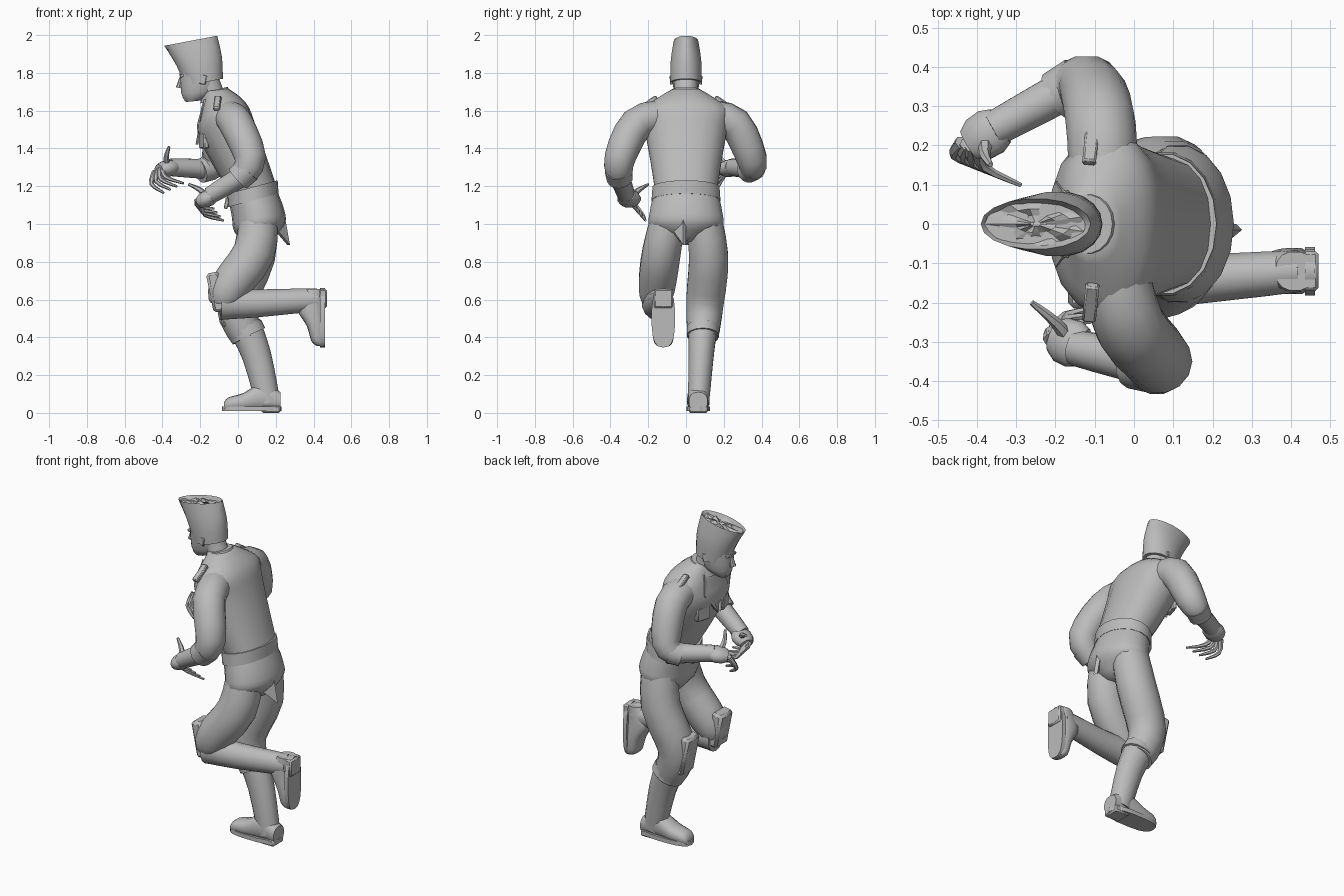
import bpy, bmesh, math, random
from mathutils import Vector, Matrix

random.seed(4)
cube = bpy.data.objects.get("Cube")
if cube:
    bpy.data.objects.remove(cube)

GREY = (.5, .5, .5, 1)
grey = bpy.data.materials.new("plain grey")
grey.use_nodes = True
grey.diffuse_color = GREY
grey.node_tree.nodes["Principled BSDF"].inputs["Base Color"].default_value = GREY
UP = Vector((0, 0, 1))
SIDES = {"near": -1, "far": 1}


def finish(name, bm, matrix=Matrix(), angle=40):
    bmesh.ops.recalc_face_normals(bm, faces=bm.faces)
    bm.transform(matrix)
    mesh = bpy.data.meshes.new(name)
    bm.to_mesh(mesh)
    bm.free()
    mesh.materials.append(grey)
    part = bpy.data.objects.new(name, mesh)
    bpy.context.collection.objects.link(part)
    bpy.ops.object.select_all(action='DESELECT')
    part.select_set(True)
    bpy.context.view_layer.objects.active = part
    bpy.ops.object.shade_smooth_by_angle(angle=math.radians(angle))
    return part


def smooth(points, steps=3):
    """Catmull-Rom curve through tuples of any length."""
    points = [Vector(p) for p in points]
    padded = [points[0], *points, points[-1]]
    curve = []
    for a, b, c, d in zip(padded, padded[1:], padded[2:], padded[3:]):
        for k in range(steps):
            t = k / steps
            curve.append(b + (c - a) * t / 2 + (a * 2 - b * 5 + c * 4 - d) * t * t / 2
                         + (b * 3 - a - c * 3 + d) * t ** 3 / 2)
    return curve + [points[-1]]


def skin(name, rings, sides=14, normal=None, tilt=0, power=1, jitter=0, angle=40):
    """Skin rings of (centre, depth, width), square to the path or to a normal."""
    bm = bmesh.new()
    loops = []
    for i, (centre, depth, width) in enumerate(rings):
        before, after = rings[max(i - 1, 0)][0], rings[min(i + 1, len(rings) - 1)][0]
        axis = normal or (after - before).normalized()
        across = Vector((0, 1, 0))
        across = (across - axis * across.dot(axis)).normalized()
        along = across.cross(axis)
        loop = []
        for k in range(sides):
            turn = math.tau * k / sides
            c, s = (math.copysign(abs(w) ** power, w) for w in (math.cos(turn), math.sin(turn)))
            spot = centre + along * depth * c + across * width * s
            spot.z += tilt * (spot.x - centre.x) + jitter * random.uniform(-1, 1)
            loop.append(bm.verts.new(spot))
        loops.append(loop)
    for low, high in zip(loops, loops[1:]):
        for k in range(sides):
            bm.faces.new((low[k - 1], low[k], high[k], high[k - 1]))
    bm.faces.new(loops[0])
    bm.faces.new(loops[-1])
    return finish(name, bm, angle=angle)


def stack(name, rings, y=0, sides=18, tilt=0, **options):
    """Upright body from level rings of (x, z, depth, width)."""
    rings = [(Vector((x, y, z)), depth, width) for x, z, depth, width in rings]
    return skin(name, rings, sides, UP, tilt, **options)


def limb(name, joints, thick, thin, bulge=0, sides=14, squash=1):
    """Tapering limb along a smooth path."""
    path = smooth(joints)
    rings = []
    for i, spot in enumerate(path):
        t = i / (len(path) - 1)
        radius = thick + (thin - thick) * t + bulge * math.sin(math.pi * t)
        rings.append((spot, radius, radius * squash))
    return skin(name, rings, sides)


def box(name, centre, size, turn=(0, 0, 0)):
    bm = bmesh.new()
    bmesh.ops.create_cube(bm, size=1)
    bmesh.ops.scale(bm, vec=size, verts=bm.verts)
    bmesh.ops.bevel(bm, geom=bm.edges[:], offset=min(size) / 5, segments=1, affect='EDGES')
    matrix = Matrix.LocRotScale(Vector(centre), None, None)
    for axis, amount in zip("ZYX", reversed(turn)):
        matrix = matrix @ Matrix.Rotation(amount, 4, axis)
    return finish(name, bm, matrix)


def plate(name, points, depth):
    """Extruded polygon."""
    bm = bmesh.new()
    face = bm.faces.new([bm.verts.new(p) for p in points])
    grown = bmesh.ops.extrude_face_region(bm, geom=[face])["geom"]
    moved = [g for g in grown if isinstance(g, bmesh.types.BMVert)]
    bmesh.ops.translate(bm, vec=depth, verts=moved)
    return finish(name, bm)


# Jacket, waistband and collar
stack("jacket", smooth([(.085, 1.17, .125, .165), (.01, 1.33, .145, .19), (-.06, 1.5, .155, .22),
                        (-.07, 1.6, .13, .23), (-.085, 1.66, .1, .16), (-.11, 1.71, .06, .08)]),
      tilt=.1, power=.9)
stack("waistband", [(.08, 1.125, .135, .185), (.075, 1.195, .135, .18)], tilt=.27)
box("belt_buckle", (-.06, 0, 1.11), (.02, .08, .06), (0, .2, 0))
stack("collar", [(-.115, 1.66, .085, .1), (-.12, 1.71, .065, .075)], tilt=.25)

# Mirrored jacket details
for tag, side in SIDES.items():
    plate(tag + "_lapel", [(-.165, .08 * side, 1.66), (-.185, .11 * side, 1.55),
                           (-.21, .01 * side, 1.42)], (-.015, 0, 0))
    box(tag + "_chest_pocket", (-.18, .1 * side, 1.44), (.03, .09, .08), (0, 0, -.3 * side))
    box(tag + "_epaulette", (-.11, .2 * side, 1.64), (.035, .11, .025), (-.6 * side, 0, -.1))
    box(tag + "_ear", (-.185, .075 * side, 1.765), (.035, .015, .05), (0, .2, .25 * side))

# Head, face and tall flat-topped hair with ragged tufts
limb("neck", [(-.11, 0, 1.62), (-.17, 0, 1.78)], .062, .062)
stack("head", smooth([(-.235, 1.65, .04, .035), (-.205, 1.7, .095, .065), (-.2, 1.83, .11, .077)]), tilt=.1)
limb("nose", [(-.3, 0, 1.78), (-.312, 0, 1.72)], .008, .018, sides=8)
box("brow", (-.296, 0, 1.785), (.025, .08, .016), (0, -.2, 0))
box("mouth", (-.285, 0, 1.69), (.018, .045, .012))
box("chin", (-.27, 0, 1.663), (.03, .045, .025), (0, -.2, 0))
hair_rim = smooth([(-.18, 1.75, .1, .082), (-.205, 1.86, .12, .082), (-.25, 1.97, .14, .065)])
stack("hair", hair_rim + [(-.25, 1.94, .12, .05)], tilt=.19)
stack("hair_tufts", [(-.25, 1.95, .13 * f, .056 * f) for f in (1, .7, .4, .1)],
      tilt=.19, jitter=.014, angle=10)


def hand(tag, wrist, knuckle, bend, tip, spread, thumb):
    """Palm with four fanned fingers and a thumb."""
    wrist, knuckle, bend, tip, spread = map(Vector, (wrist, knuckle, bend, tip, spread))
    limb(tag + "_palm", [wrist, knuckle], .036, .03, .012, squash=1.4)
    for finger in range(4):
        fan = spread * (finger - 1.5)
        limb(f"{tag}_finger_{finger + 1}", [knuckle + fan / 2, bend + fan, tip + fan * 1.4],
             .018, .006, sides=6)
    limb(tag + "_thumb", [wrist.lerp(knuckle, .4), *thumb], .022, .007, sides=6)


# Arms with rolled sleeves
limb("near_sleeve", [(-.05, -.12, 1.57), (-.01, -.26, 1.53), (.065, -.35, 1.35), (.02, -.35, 1.25)],
     .085, .065, .014)
limb("near_cuff", [(.055, -.36, 1.29), (0, -.35, 1.24)], .072, .07)
limb("near_forearm", [(.05, -.36, 1.27), (-.15, -.315, 1.15)], .058, .046)
hand("near", (-.13, -.315, 1.15), (-.205, -.285, 1.115), (-.19, -.25, 1.07), (-.1, -.24, 1.05),
     (.012, .012, -.015), [(-.2, -.25, 1.18), (-.26, -.2, 1.21)])
limb("far_sleeve", [(-.08, .12, 1.57), (-.085, .26, 1.53), (-.115, .35, 1.34), (-.18, .34, 1.28)],
     .085, .058, .016)
limb("far_cuff", [(-.14, .36, 1.3), (-.2, .325, 1.28)], .068, .064)
limb("far_forearm", [(-.14, .36, 1.29), (-.36, .24, 1.3)], .055, .046)
hand("far", (-.34, .25, 1.3), (-.42, .2, 1.285), (-.42, .16, 1.23), (-.34, .12, 1.19),
     (.025, -.01, .012), [(-.38, .18, 1.35), (-.365, .15, 1.41)])

# Hips, trouser legs and knee guards
stack("hips", smooth([(.11, .9, .07, .05), (.115, .98, .135, .19), (.105, 1.06, .138, .195),
                      (.08, 1.15, .13, .175)]), tilt=.15)
limb("near_trouser_leg", [(.11, -.085, 1.07), (.085, -.13, .85), (-.05, -.155, .66), (-.07, -.155, .58)],
     .098, .078, .022, squash=.94)
limb("far_trouser_leg", [(.11, .085, 1.07), (.085, .12, .83), (-.01, .1, .58), (.05, .09, .4)],
     .1, .086, .02, squash=.94)
plate("seat_flap", [(.2, -.05, .96), (.235, 0, 1.03), (.26, 0, .89)], (.015, -.015, 0))
box("near_knee_guard", (-.115, -.155, .64), (.07, .12, .21), (0, -.2, 0))
box("far_knee_guard", (-.075, .1, .57), (.06, .12, .23), (0, -.2, 0))

# Boot shafts
limb("near_boot_shaft", [(-.09, -.155, .58), (.1, -.145, .58), (.42, -.12, .6)], .088, .06, squash=.9)
limb("far_boot_shaft", [(.035, .09, .46), (.1, .08, .3), (.16, .066, .05)], .09, .064, squash=.88)
limb("far_boot_rim", [(.035, .09, .455), (.055, .09, .41)], .095, .097, squash=.9)


def foot(tag, place):
    """Boot foot with sole and heel, its toe along -x before placing."""
    outline = smooth([(.225, .05, .05), (.13, .075, .056), (.03, .048, .06),
                      (-.05, .036, .052), (-.075, .022, .035)])
    rings = [(Vector((x, 0, half + .01)), half, width) for x, half, width in outline]
    parts = [skin(tag + "_foot", rings, normal=Vector((-1, 0, 0)), power=.85),
             stack(tag + "_sole", [(.073, z, .157, .062) for z in (.01, .035)], power=.7),
             box(tag + "_heel", (.175, 0, .02), (.1, .1, .04))]
    for part in parts:
        part.data.transform(place)


foot("far", Matrix.Translation((0, .065, 0)))
foot("near", Matrix.Translation((.47, -.12, .43)) @ Matrix.Rotation(-math.pi / 2, 4, 'Y'))
